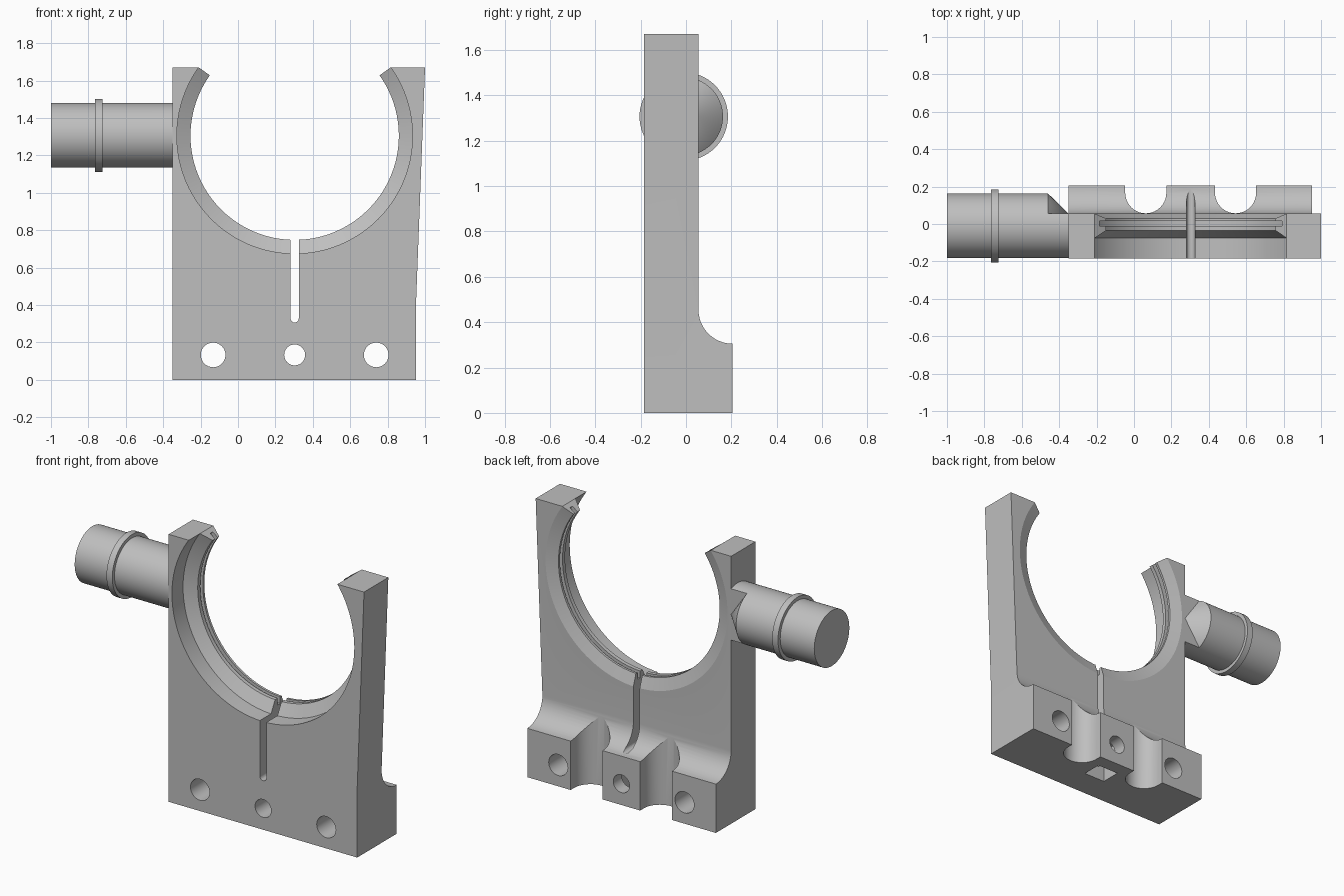
import bpy
import bmesh
from math import pi, sin, cos, acos, radians
from mathutils import Vector

cube = bpy.data.objects.get("Cube")
if cube:
    bpy.data.objects.remove(cube, do_unlink=True)

grey = bpy.data.materials.new("plain grey")
grey.use_nodes = True
grey.diffuse_color = (0.52, 0.52, 0.52, 1)
grey.node_tree.nodes["Principled BSDF"].inputs["Base Color"].default_value = (0.52, 0.52, 0.52, 1)

FRONT, BACK, FOOT = -0.185, 0.055, 0.205      # depth planes
LEFT, TOP = -0.35, 1.67
BORE_X, BORE_Z, BORE_R = 0.303, 1.305, 0.63
PIN_Y, PIN_Z, PIN_R = -0.01, 1.307, 0.173


def arc(cx, cy, r, a0=0.0, a1=2 * pi, n=32, closed=True):
    """Points on a circle; a full circle leaves out the repeated end point."""
    count = n if closed else n + 1
    return [(cx + r * cos(a0 + (a1 - a0) * i / n), cy + r * sin(a0 + (a1 - a0) * i / n))
            for i in range(count)]


def place(axis, p, d):
    return {"x": (d, p[0], p[1]), "y": (p[0], d, p[1]), "z": (p[0], p[1], d)}[axis]


def finish(name, bm):
    bmesh.ops.recalc_face_normals(bm, faces=bm.faces)
    mesh = bpy.data.meshes.new(name)
    bm.to_mesh(mesh)
    bm.free()
    mesh.materials.append(grey)
    obj = bpy.data.objects.new(name, mesh)
    bpy.context.collection.objects.link(obj)
    return obj


def loft(name, axis, rings):
    """Closed solid through rings, each a (depth, points) pair."""
    bm = bmesh.new()
    loops = [[bm.verts.new(place(axis, p, d)) for p in pts] for d, pts in rings]
    n = len(loops[0])
    for a, b in zip(loops, loops[1:]):
        for i in range(n):
            j = (i + 1) % n
            bm.faces.new((a[i], a[j], b[j], b[i]))
    bm.faces.new(loops[0])
    bm.faces.new(loops[-1])
    return finish(name, bm)


def prism(name, axis, pts, a, b):
    return loft(name, axis, [(a, pts), (b, pts)])


def cut(target, cutter):
    cutter.hide_render = True
    mod = target.modifiers.new("cut", "BOOLEAN")
    mod.operation = "DIFFERENCE"
    mod.solver = "EXACT"
    mod.object = cutter
    bpy.ops.object.select_all(action="DESELECT")
    bpy.context.view_layer.objects.active = target
    target.select_set(True)
    bpy.ops.object.modifier_apply(modifier=mod.name)
    bpy.data.objects.remove(cutter, do_unlink=True)


# Bracket: side profile with a concave fillet above the foot
fillet_r = FOOT - BACK
profile = [(FRONT, 0), (FOOT, 0)]
profile += arc(FOOT, 0.305 + fillet_r, fillet_r, 1.5 * pi, pi, 12, False)
profile += [(BACK, TOP), (FRONT, TOP)]
bracket = prism("bracket", "x", profile, LEFT, 1.0)

# Outward lean of the left side
cut(bracket, prism("side_cutter", "y",
                   [(0.953, -0.1), (0.953, 0.44), (1.0, TOP), (1.0, 1.8), (1.3, 1.8), (1.3, -0.1)],
                   -0.5, 0.5))

# Open bore with a grooved inner lip
lip, groove = 0.557, 0.6
steps = [(-0.4, BORE_R), (-0.075, BORE_R), (-0.035, lip), (-0.01, lip), (-0.01, groove),
         (0.015, groove), (0.015, lip), (0.03, lip), (BACK + 0.0005, BORE_R), (0.4, BORE_R)]
cut(bracket, loft("bore_cutter", "y",
                  [(y, arc(BORE_X, BORE_Z, r, n=96)) for y, r in steps]))

# Radial trim of the lip ends
reach = 2.0
half = 0.513 * reach
rise = BORE_Z + (TOP - BORE_Z) * reach
cut(bracket, prism("tip_cutter", "y",
                   [(BORE_X, BORE_Z), (BORE_X + half, rise), (BORE_X - half, rise)], -0.5, 0.5))

# Slot below the bore
slot = arc(BORE_X, 0.328, 0.022, pi, 2 * pi, 12, False)
slot += [(BORE_X + 0.022, 1.0), (BORE_X - 0.022, 1.0)]
cut(bracket, prism("slot_cutter", "y", slot, -0.5, 0.5))

# Upright notches in the back of the foot
for side in (-1, 1):
    x = BORE_X + side * 0.24
    notch = arc(x, 0.167, 0.11, pi, 2 * pi, 20, False) + [(x + 0.11, 0.4), (x - 0.11, 0.4)]
    cut(bracket, prism("notch_cutter", "z", notch, -0.2, 0.6))

# Bolt holes
for offset, r in ((-0.436, 0.066), (0, 0.056), (0.436, 0.066)):
    cut(bracket, prism("hole_cutter", "y", arc(BORE_X + offset, 0.133, r), -0.5, 0.5))

# Nut pocket in the underside
cut(bracket, prism("pocket_cutter", "z",
                   [(BORE_X - 0.073, -0.005), (BORE_X + 0.073, -0.005),
                    (BORE_X + 0.073, 0.12), (BORE_X - 0.073, 0.12)], -0.2, 0.205))

# Side pin and its collar
shoulder = -0.46
parts = [bracket]
parts.append(prism("pin_shaft", "x", arc(PIN_Y, PIN_Z, PIN_R, n=64), -1.0, shoulder))
parts.append(prism("pin_collar", "x", arc(PIN_Y, PIN_Z, 0.195, n=64), -0.765, -0.725))

# Neck flattened level with the back of the bracket
a = acos((BACK - PIN_Y) / PIN_R)
parts.append(prism("pin_neck", "x", arc(PIN_Y, PIN_Z, PIN_R, a, 2 * pi - a, 48, False),
                   shoulder, LEFT + 0.005))

# Tapered gusset between the shaft and the flat of the neck
bm = bmesh.new()
rim = [bm.verts.new(place("x", p, shoulder)) for p in arc(PIN_Y, PIN_Z, PIN_R, -a, a, 24, False)]
tip = bm.verts.new(Vector((LEFT, BACK, PIN_Z)))
for i, v in enumerate(rim):
    bm.faces.new((v, rim[(i + 1) % len(rim)], tip))
bm.faces.new(rim)
parts.append(finish("pin_gusset", bm))

# Smooth round surfaces, crisp edges
bpy.ops.object.select_all(action="DESELECT")
for obj in parts:
    obj.select_set(True)
bpy.context.view_layer.objects.active = bracket
bpy.ops.object.shade_smooth_by_angle(angle=radians(15))
